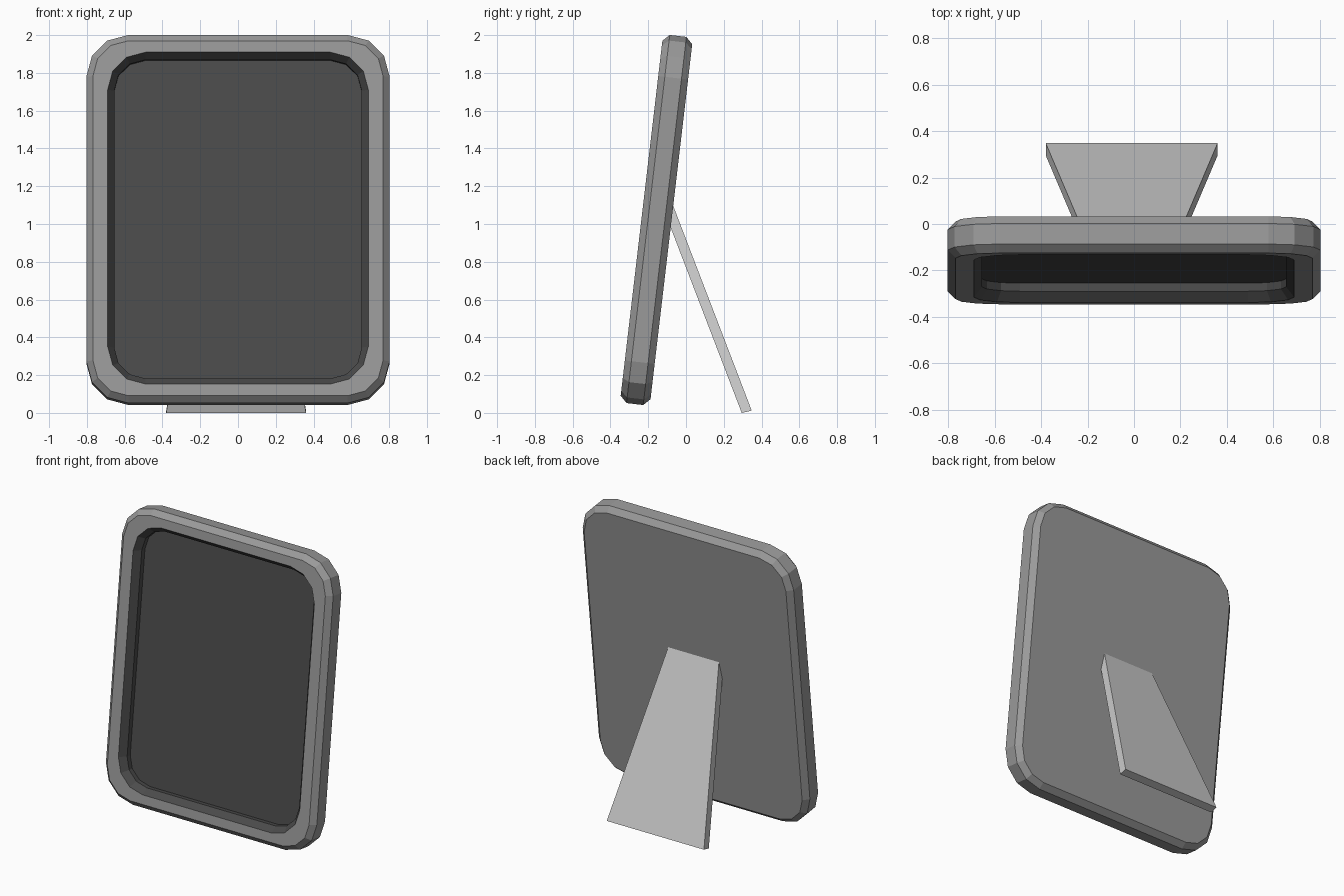
import bpy, bmesh
from math import sin, cos, radians

if "Cube" in bpy.data.objects:
    bpy.data.objects.remove(bpy.data.objects["Cube"])

TILT = radians(6.7)


def tilted(x, u, v):
    # x across, u up the leaning frame, v through its thickness
    return (x, u * sin(TILT) + v * cos(TILT), u * cos(TILT) - v * sin(TILT))


def ring(bm, half, low, high, radius, v):
    # rounded rectangle with three sides per corner, counterclockwise from front
    cx, top, bot = half - radius, high - radius, low + radius
    corners = [(cx, top, 0), (-cx, top, 90), (-cx, bot, 180), (cx, bot, 270)]
    verts = []
    for x, u, start in corners:
        for i in range(4):
            a = radians(start + 30 * i)
            verts.append(bm.verts.new(tilted(x + radius * cos(a), u + radius * sin(a), v)))
    return verts


def bridge(bm, a, b):
    for i in range(len(a)):
        j = (i + 1) % len(a)
        bm.faces.new((a[i], a[j], b[j], b[i]))


def finish(bm, name, grey=None):
    mesh = bpy.data.meshes.new(name)
    bm.to_mesh(mesh)
    bm.free()
    obj = bpy.data.objects.new(name, mesh)
    bpy.context.collection.objects.link(obj)
    if grey is not None:
        mat = bpy.data.materials.new(name + "_grey")
        mat.diffuse_color = (grey, grey, grey, 1)
        mat.use_nodes = True
        mat.node_tree.nodes["Principled BSDF"].inputs["Base Color"].default_value = mat.diffuse_color
        mesh.materials.append(mat)
    return obj


def loft(bm, profile):
    # rings run from back to front, then inward: faces point outward
    rings = [ring(bm, *shape, v) for shape, v in profile]
    for a, b in zip(rings, rings[1:]):
        bridge(bm, a, b)
    return rings


outer = (0.803, 0.015, 1.977, 0.223)
inset = (0.768, 0.050, 1.942, 0.188)
opening = (0.69, 0.1125, 1.881, 0.20)
recess = (0.655, 0.147, 1.846, 0.165)

# Frame: flat back, chamfered rim and front border
bm = bmesh.new()
rings = loft(bm, [(inset, -0.195), (outer, -0.230), (outer, -0.319),
                  (inset, -0.354), (opening, -0.354)])
bm.faces.new(rings[0][::-1])
finish(bm, "frame", 0.32)

# Dark recessed picture panel with its sloped and straight walls
bm = bmesh.new()
rings = loft(bm, [(opening, -0.354), (recess, -0.309), (recess, -0.274)])
bm.faces.new(rings[-1])
finish(bm, "picture_panel", 0.07)

# Tapered stand leg, its upper end set slightly into the frame back
bm = bmesh.new()
side = [(0.295, 0.0), (0.348, 0.012), (-0.068, 1.097), (-0.121, 1.085)]
halves = [0.37, 0.37, 0.193, 0.193]
left = [bm.verts.new((-0.01 - h, y, z)) for (y, z), h in zip(side, halves)]
right = [bm.verts.new((-0.01 + h, y, z)) for (y, z), h in zip(side, halves)]
bridge(bm, left, right)
bm.faces.new(left)
bm.faces.new(right)
bmesh.ops.recalc_face_normals(bm, faces=bm.faces)
finish(bm, "stand_leg")
